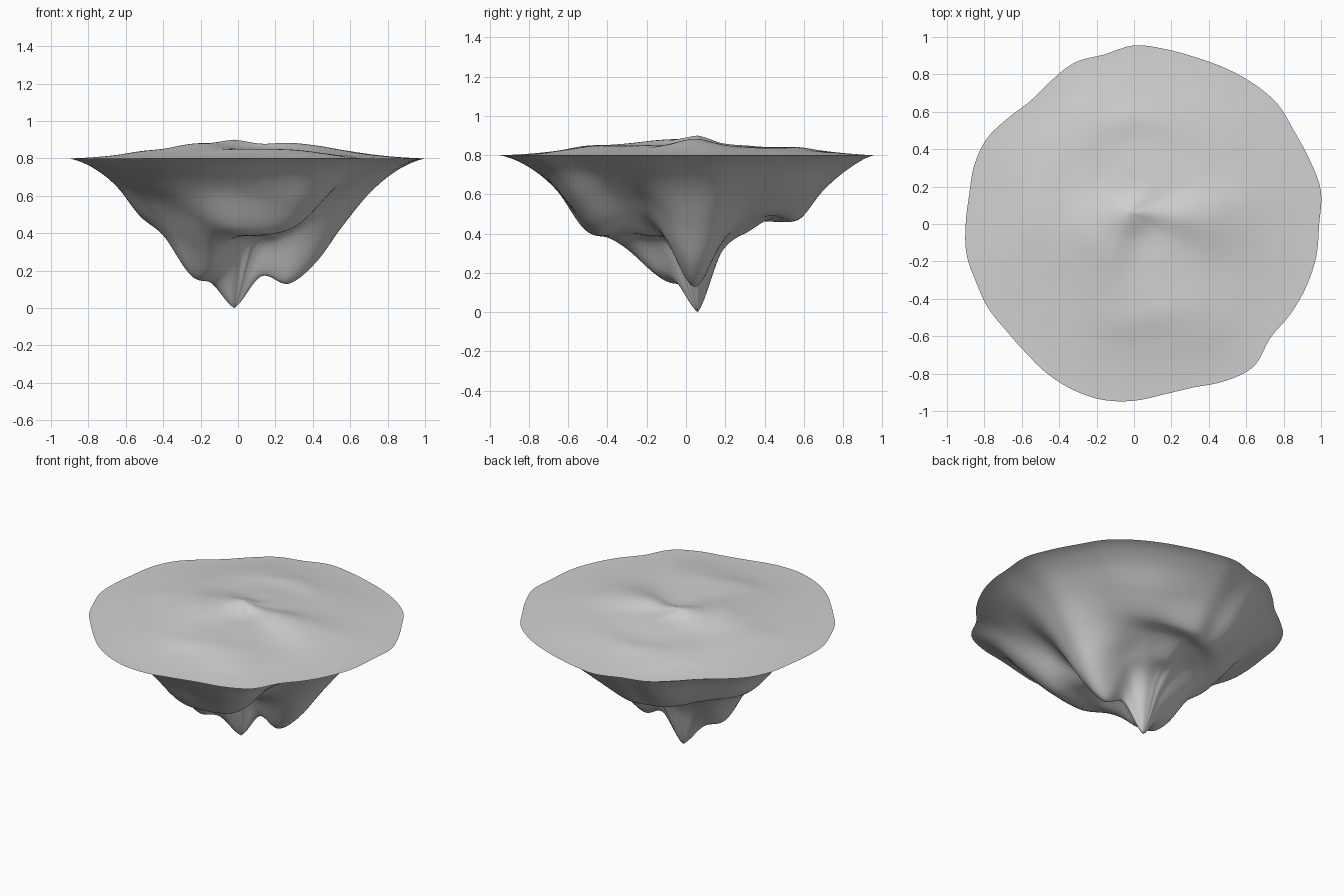
import bpy
import math
from mathutils import Vector

SPOKES, RINGS = 144, 56
RIM_HEIGHT, ROOT_DEPTH = 0.8, 0.8
TIP = Vector((-0.02, 0.06))

# Rim radius in hundredths, at equal angles counter-clockwise from +x
RIM = [99, 101.5, 100, 99, 100, 98.5, 96.5, 95, 95, 95.5, 92, 92,
       88.5, 86, 88, 91, 91, 89.5, 90, 91, 90, 90, 89, 90,
       92.5, 94.5, 95.5, 94.5, 92.5, 93, 97, 99.5, 95, 96.5, 98, 99]

# Depth of the rock below the rim in hundredths: one rib per direction,
# with samples evenly spaced between the central tip and the rim
RIBS = [
    [63, 67, 56, 36, 18, 6],   # right ridge
    [53, 44, 37, 27, 16, 6],
    [51, 40, 32, 29, 19, 7],
    [48, 39, 32, 33, 18, 7],   # back spur
    [52, 38, 34, 33, 24, 9],
    [58, 44, 36, 29, 16, 6],
    [65, 57, 41, 31, 15, 5],   # left ridge
    [67, 63, 42, 25, 14, 5],   # left root
    [63, 58, 45, 29, 16, 6],
    [53, 43, 42, 38, 18, 6],   # front spur
    [46, 41, 39, 38, 25, 9],
    [50, 43, 34, 22, 13, 5],
]


def catmull(a, b, c, d, t):
    """Smooth blend from b to c."""
    return b + 0.5 * t * (c - a + t * (2 * a - 5 * b + 4 * c - d
                                       + t * (3 * (b - c) + d - a)))


def ring_sample(values, turn):
    """Sample a closed loop of values at a fraction of a turn."""
    n = len(values)
    pos = turn * n
    i = math.floor(pos)
    return catmull(*(values[(i + k) % n] for k in (-1, 0, 1, 2)), pos - i)


def rib_sample(values, t):
    """Sample an open list of values between its first and last entry."""
    last = len(values) - 1
    i = min(int(t * last), last - 1)
    picks = (values[max(0, min(last, i + k))] for k in (-1, 0, 1, 2))
    return catmull(*picks, t * last - i)


def depth(turn, t):
    around = [rib_sample([100 * ROOT_DEPTH] + rib + [0], t) for rib in RIBS]
    return max(0, ring_sample(around, turn) / 100)


def make_surface(name, factor, material):
    """Fan of rings from the central point out to the wavy rim."""
    verts = [(TIP.x, TIP.y, RIM_HEIGHT + factor * ROOT_DEPTH)]
    for r in range(1, RINGS + 1):
        t = r / RINGS
        for s in range(SPOKES):
            turn = s / SPOKES
            angle = turn * math.tau
            radius = ring_sample(RIM, turn) / 100
            edge = Vector((math.cos(angle), math.sin(angle))) * radius
            p = TIP.lerp(edge, t)
            verts.append((p.x, p.y, RIM_HEIGHT + factor * depth(turn, t)))

    def index(r, s):
        return 1 + (r - 1) * SPOKES + s % SPOKES

    faces = [(0, index(1, s), index(1, s + 1)) for s in range(SPOKES)]
    for r in range(1, RINGS):
        for s in range(SPOKES):
            faces.append((index(r, s), index(r + 1, s),
                          index(r + 1, s + 1), index(r, s + 1)))
    if factor < 0:
        faces = [tuple(reversed(f)) for f in faces]

    mesh = bpy.data.meshes.new(name)
    mesh.from_pydata(verts, [], faces)
    mesh.materials.append(material)
    mesh.polygons.foreach_set("use_smooth", [True] * len(mesh.polygons))
    obj = bpy.data.objects.new(name, mesh)
    bpy.context.collection.objects.link(obj)


cube = bpy.data.objects.get("Cube")
if cube:
    bpy.data.objects.remove(cube, do_unlink=True)

# Plain grey stone
stone = bpy.data.materials.new("grey stone")
stone.use_nodes = True
grey = (0.64, 0.64, 0.64, 1)
stone.diffuse_color = grey
stone.node_tree.nodes["Principled BSDF"].inputs["Base Color"].default_value = grey

# Rolling ground above, with the same relief much deeper underneath
make_surface("island_ground", 0.125, stone)
make_surface("island_underside", -1, stone)
